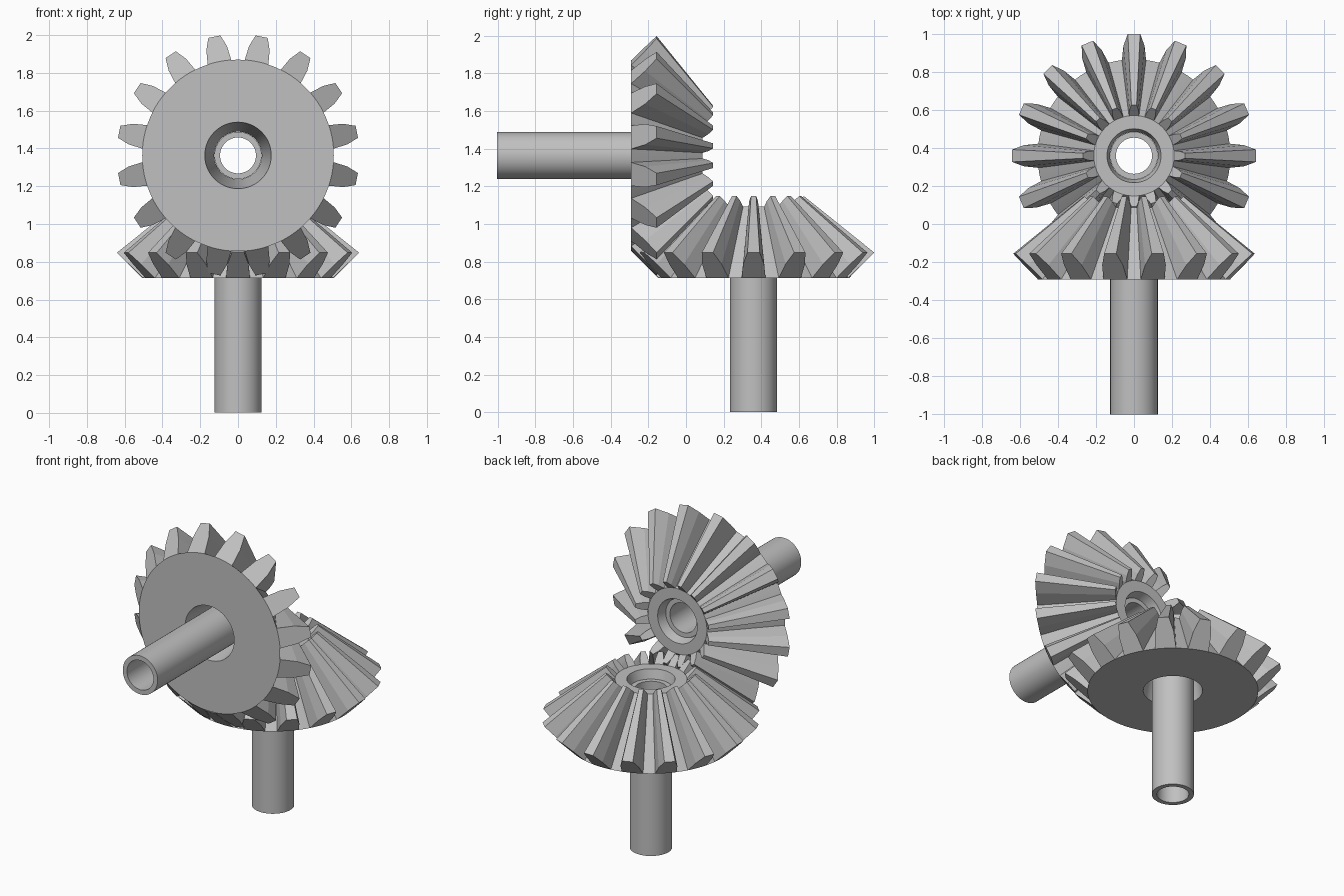
import bpy, bmesh, math

if "Cube" in bpy.data.objects:
    bpy.data.objects.remove(bpy.data.objects["Cube"])

TEETH = 16
PITCH = 2 * math.pi / TEETH
APEX = (0, 0.359, 1.363)           # where both gear axes cross
ROOT, TIP = (0.65, 0.507), (0.515, 0.642)   # (distance from apex, radius) at big end
SMALL = 0.417                      # small end is the big end scaled to the apex

steel = bpy.data.materials.new("steel grey")
steel.diffuse_color = (0.53, 0.53, 0.53, 1)
steel.use_nodes = True
steel.node_tree.nodes["Principled BSDF"].inputs["Base Color"].default_value = steel.diffuse_color


def polar(dist, radius, angle):
    return (radius * math.cos(angle), radius * math.sin(angle), -dist)


def finish(bm, name, rotation, smooth):
    bmesh.ops.recalc_face_normals(bm, faces=bm.faces)
    mesh = bpy.data.meshes.new(name)
    bm.to_mesh(mesh)
    bm.free()
    mesh.materials.append(steel)
    obj = bpy.data.objects.new(name, mesh)
    bpy.context.collection.objects.link(obj)
    obj.location, obj.rotation_euler = APEX, rotation
    bpy.ops.object.select_all(action='DESELECT')
    obj.select_set(True)
    bpy.context.view_layer.objects.active = obj
    bpy.ops.object.shade_smooth_by_angle(angle=math.radians(smooth))


def bridge(bm, a, b):
    n = len(a)
    for i in range(n):
        bm.faces.new((a[i], a[(i + 1) % n], b[(i + 1) % n], b[i]))


def bevel_gear(name, rotation, spin):
    bm = bmesh.new()
    base, gap = math.radians(7.2), PITCH / 2
    # angles of the root circle within one pitch: five under the tooth, one in the gap
    offsets = [-base, -base / 2, 0, base / 2, base, gap]
    angles = [k * PITCH + o + spin for k in range(TEETH) for o in offsets]

    def ring(dist, radius):
        return [bm.verts.new(polar(dist, radius, a)) for a in angles]

    big = ring(*ROOT)
    small = ring(ROOT[0] * SMALL, ROOT[1] * SMALL)
    # hub: flat ends, a tapered bore from the back, a shallow countersink in front
    back_lip = ring(ROOT[0], 0.176)
    seat = ring(0.33, 0.126)
    front_lip = ring(ROOT[0] * SMALL, 0.142)
    for a, b in ((big, back_lip), (back_lip, seat), (seat, front_lip), (front_lip, small)):
        bridge(bm, a, b)

    # teeth: profile from one flank over the tip to the other, tapering to the apex
    profile = [(5.5, 0.55), (2.9, 1.0), (-2.9, 1.0), (-5.5, 0.55)]
    for k in range(TEETH):
        ends = []
        for root, scale in ((big, 1), (small, SMALL)):
            arc = root[k * 6:k * 6 + 5]
            crown = []
            for degrees, h in profile:
                d, r = (ROOT[i] + h * (TIP[i] - ROOT[i]) for i in (0, 1))
                crown.append(bm.verts.new(polar(
                    d * scale, r * scale, k * PITCH + spin + math.radians(degrees))))
            bm.faces.new(arc + crown)
            ends.append([arc[-1]] + crown + [arc[0]])
        for i in range(5):
            bm.faces.new((ends[0][i], ends[0][i + 1], ends[1][i + 1], ends[1][i]))
        # root surface between this tooth and the next
        for i in (4, 5):
            a, b = k * 6 + i, (k * 6 + i + 1) % len(big)
            bm.faces.new((big[a], big[b], small[b], small[a]))
    finish(bm, name, rotation, 9)


def hollow_shaft(name, rotation):
    bm = bmesh.new()
    n = 48
    rings = [[bm.verts.new(polar(d, r, 2 * math.pi * i / n)) for i in range(n)]
             for d, r in ((0.33, 0.125), (1.362, 0.125), (1.362, 0.095), (0.33, 0.095))]
    for i in range(4):
        bridge(bm, rings[i], rings[(i + 1) % 4])
    finish(bm, name, rotation, 30)


# one gear stands on a vertical shaft, its mate on a shaft pointing forward
for label, rotation, spin in (("horizontal", (0, 0, 0), 0),
                              ("upright", (-math.pi / 2, 0, 0), PITCH / 2)):
    bevel_gear(label + "_bevel_gear", rotation, spin)
    hollow_shaft(label + "_gear_shaft", rotation)
